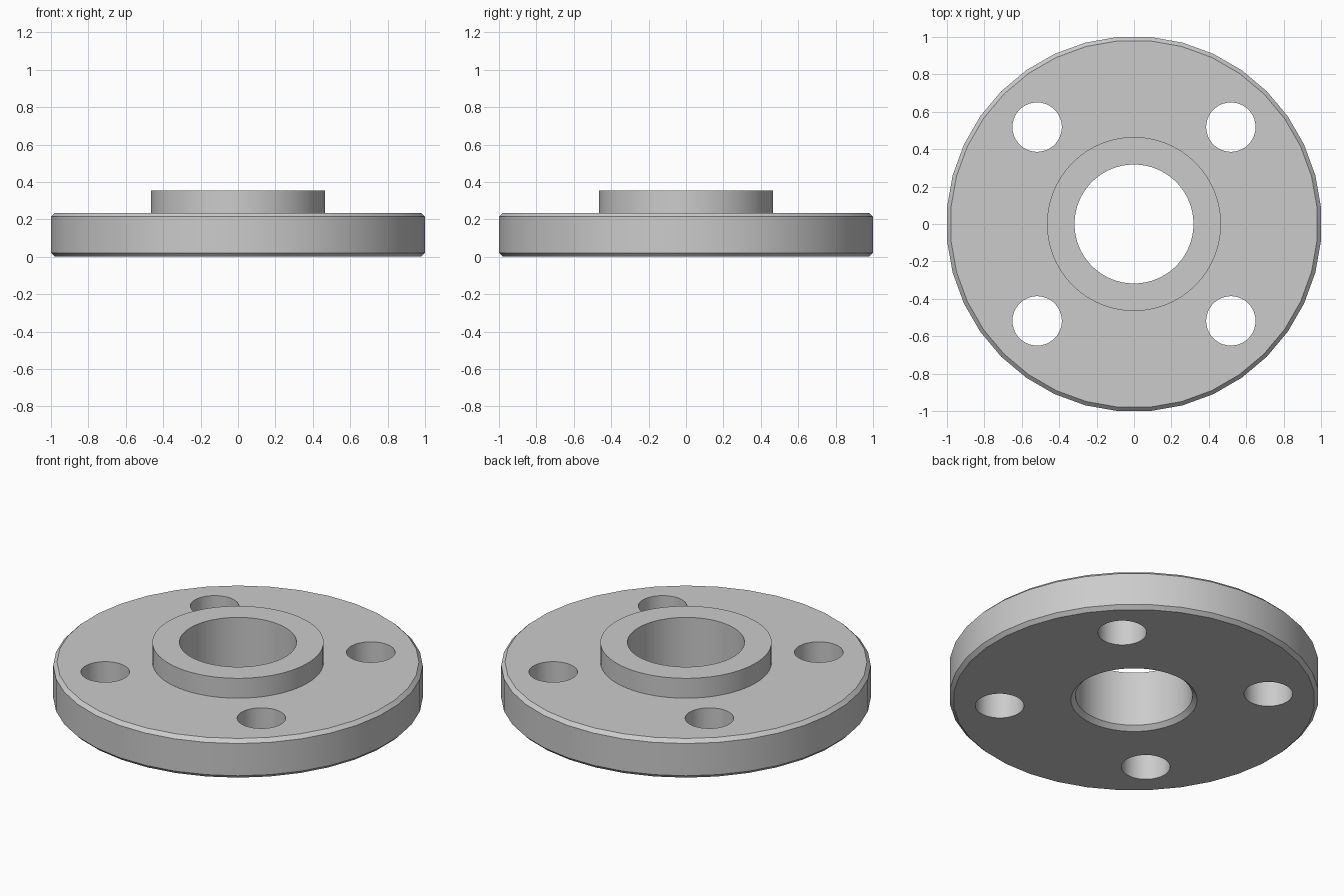
import bpy
import bmesh
from math import cos, sin, pi

cube = bpy.data.objects.get("Cube")
if cube:
    bpy.data.objects.remove(cube, do_unlink=True)

steel = bpy.data.materials.new("light_grey_steel")
steel.use_nodes = True
GREY = (0.6, 0.6, 0.6, 1)
steel.diffuse_color = GREY
steel.node_tree.nodes["Principled BSDF"].inputs["Base Color"].default_value = GREY


def turned(name, profile, sides, centre=(0, 0)):
    """Closed solid turned around z from (radius, height) pairs, bottom to top."""
    bm = bmesh.new()
    angles = [2 * pi * (i + 0.5) / sides for i in range(sides)]
    rings = [[bm.verts.new((centre[0] + r * cos(a), centre[1] + r * sin(a), z))
              for a in angles] for r, z in profile]
    for low, high in zip(rings, rings[1:]):
        for i in range(sides):
            j = (i + 1) % sides
            bm.faces.new((low[i], low[j], high[j], high[i]))
    bm.faces.new(rings[0][::-1])
    bm.faces.new(rings[-1])
    mesh = bpy.data.meshes.new(name)
    bm.to_mesh(mesh)
    bm.free()
    mesh.materials.append(steel)
    obj = bpy.data.objects.new(name, mesh)
    bpy.context.collection.objects.link(obj)
    return obj


def combine(target, tool, operation):
    """Apply a boolean and discard the tool."""
    tool.hide_render = True
    mod = target.modifiers.new(operation.lower(), "BOOLEAN")
    mod.operation = operation
    mod.solver = "EXACT"
    mod.object = tool
    bpy.context.view_layer.objects.active = target
    bpy.ops.object.modifier_apply(modifier=mod.name)
    bpy.data.objects.remove(tool, do_unlink=True)


# Plate with chamfered rims
RIM = 1 / cos(pi / 36)
THICK, CHAMFER = 0.235, 0.021
flange = turned("flange", [(RIM - CHAMFER, 0), (RIM, CHAMFER),
                           (RIM, THICK - CHAMFER), (RIM - CHAMFER, THICK)], 36)

# Raised hub
combine(flange, turned("hub", [(0.465, 0.1), (0.465, 0.354)], 72), "UNION")

# Centre bore, countersunk from below
combine(flange, turned("bore_cutter", [(0.393, -0.05), (0.318, 0.025), (0.318, 0.5)], 72),
        "DIFFERENCE")

# Four bolt holes
for x in (-0.518, 0.518):
    for y in (-0.518, 0.518):
        combine(flange, turned("bolt_hole_cutter", [(0.132, -0.1), (0.132, 0.5)], 48, (x, y)),
                "DIFFERENCE")

# Smooth walls, sharp edges
bpy.ops.object.select_all(action="DESELECT")
flange.select_set(True)
bpy.context.view_layer.objects.active = flange
bpy.ops.object.shade_smooth_by_angle(angle=pi / 6)
